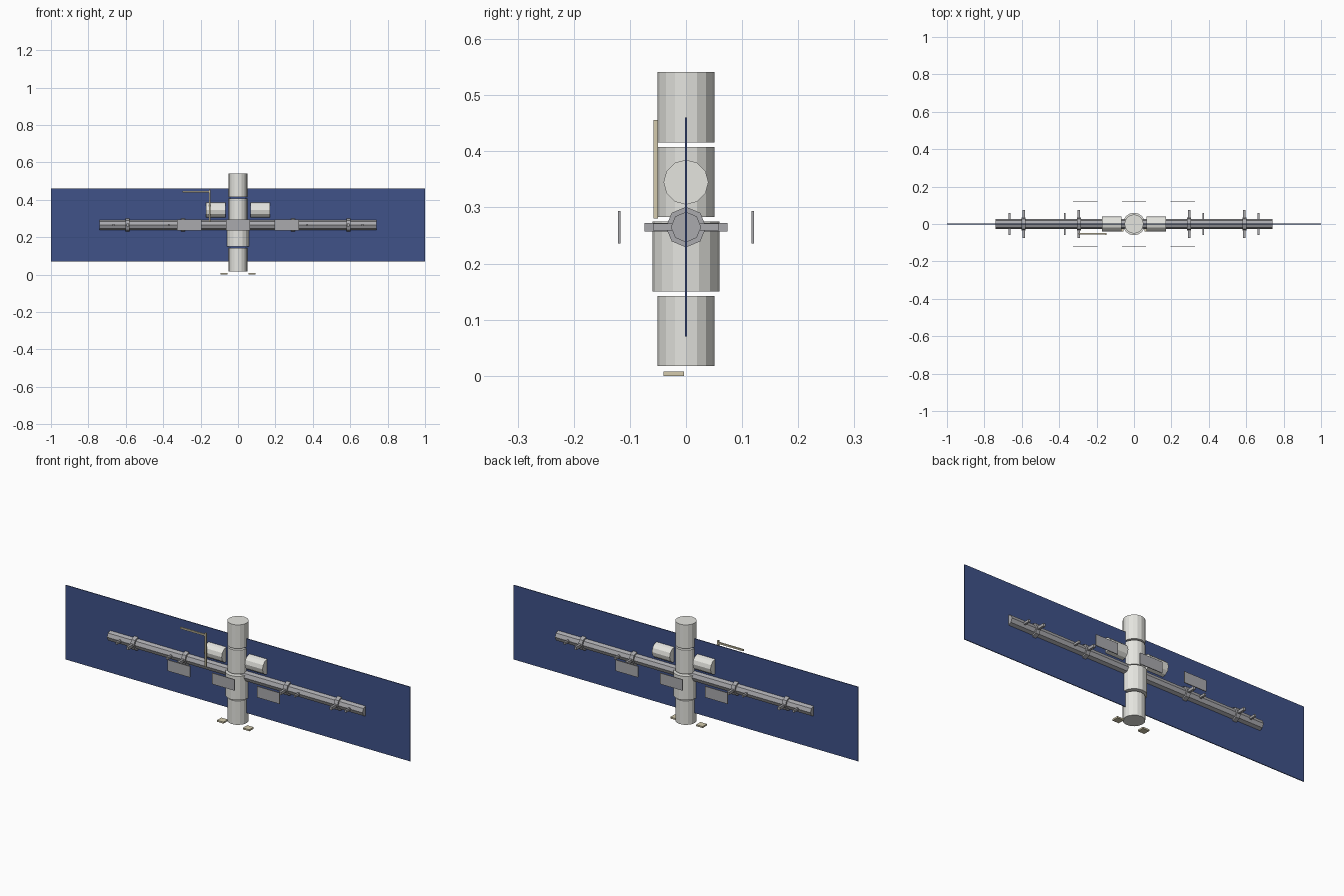
import bpy, math

if "Cube" in bpy.data.objects:
    bpy.data.objects.remove(bpy.data.objects["Cube"])

def material(name, rgb):
    m = bpy.data.materials.new(name)
    m.diffuse_color = (*rgb, 1)
    m.use_nodes = True
    m.node_tree.nodes["Principled BSDF"].inputs["Base Color"].default_value = m.diffuse_color
    return m

NAVY = material("navy", (0.05, 0.085, 0.25))
TAN = material("tan", (0.66, 0.6, 0.42))
WHITE = material("off_white", (0.78, 0.78, 0.74))
STEEL = material("steel", (0.4, 0.4, 0.42))

def finish(name, mat):
    o = bpy.context.object
    o.name = name
    o.data.materials.append(mat)
    return o

def box(name, x, y, z, mat):
    """Box from (min, max) ranges on each axis."""
    r = (x, y, z)
    bpy.ops.mesh.primitive_cube_add(size=1, location=[(a + b) / 2 for a, b in r])
    bpy.context.object.scale = [b - a for a, b in r]
    bpy.ops.object.transform_apply(location=False, rotation=False)
    return finish(name, mat)

def tube(name, axis, lo, hi, radius, sides, mat, z=0.0):
    """Flat-sided cylinder between lo and hi along the x or z axis."""
    mid = (lo + hi) / 2
    loc, rot = ((mid, 0, z), (0, math.pi / 2, 0)) if axis == "x" else ((0, 0, mid), (0, 0, 0))
    bpy.ops.mesh.primitive_cylinder_add(vertices=sides, radius=radius, depth=hi - lo,
                                        location=loc, rotation=rot)
    return finish(name, mat)

TRUSS_Z = 0.265

# vertical stack of pressurised modules, with narrow gaps
for name, lo, hi, r in (("lower_module", 0.017, 0.142, 0.051),
                        ("core_module", 0.150, 0.275, 0.060),
                        ("middle_module", 0.283, 0.408, 0.051),
                        ("upper_module", 0.416, 0.541, 0.051)):
    tube(name, "z", lo, hi, r, 16, WHITE)

# main truss and thin solar sheet
tube("truss", "x", -0.741, 0.741, 0.027, 8, STEEL, TRUSS_Z)
box("solar_array", (-1, 1), (-0.002, 0.002), (0.07, 0.46), NAVY)

for s, side in ((-1, "left"), (1, "right")):
    # side laboratory
    a, b = sorted((s * 0.067, s * 0.17))
    tube(f"{side}_side_module", "x", a, b, 0.04, 12, WHITE, 0.345)
    # rotary collars with cross arms, and shorter masts further out
    for i, c in enumerate((0.295, 0.59)):
        x = s * c
        tube(f"{side}_collar_{i}", "x", x - 0.011, x + 0.011, 0.036, 8, STEEL, TRUSS_Z)
        box(f"{side}_cross_arm_{i}", (x - 0.006, x + 0.006), (-0.074, 0.074),
            (TRUSS_Z - 0.0075, TRUSS_Z + 0.0075), STEEL)
        x = s * (c + 0.075)
        box(f"{side}_mast_{i}", (x - 0.005, x + 0.005), (-0.059, 0.059),
            (TRUSS_Z - 0.006, TRUSS_Z + 0.006), STEEL)
    # docking pad below the stack
    box(f"{side}_pad", (s * 0.075 - 0.019, s * 0.075 + 0.019), (-0.04, -0.004), (0, 0.008), TAN)
    # radiators in front of and behind the truss
    for i, x in enumerate((-0.26, 0, 0.26)):
        box(f"radiator_{side}_{i}", (x - 0.065, x + 0.065), (s * 0.119 - 0.002, s * 0.119 + 0.002),
            (0.236, 0.294), STEEL)

# robotic arm
box("arm_upright", (-0.154, -0.146), (-0.058, -0.05), (0.28, 0.456), TAN)
box("arm_boom", (-0.297, -0.146), (-0.057, -0.049), (0.44, 0.448), TAN)
